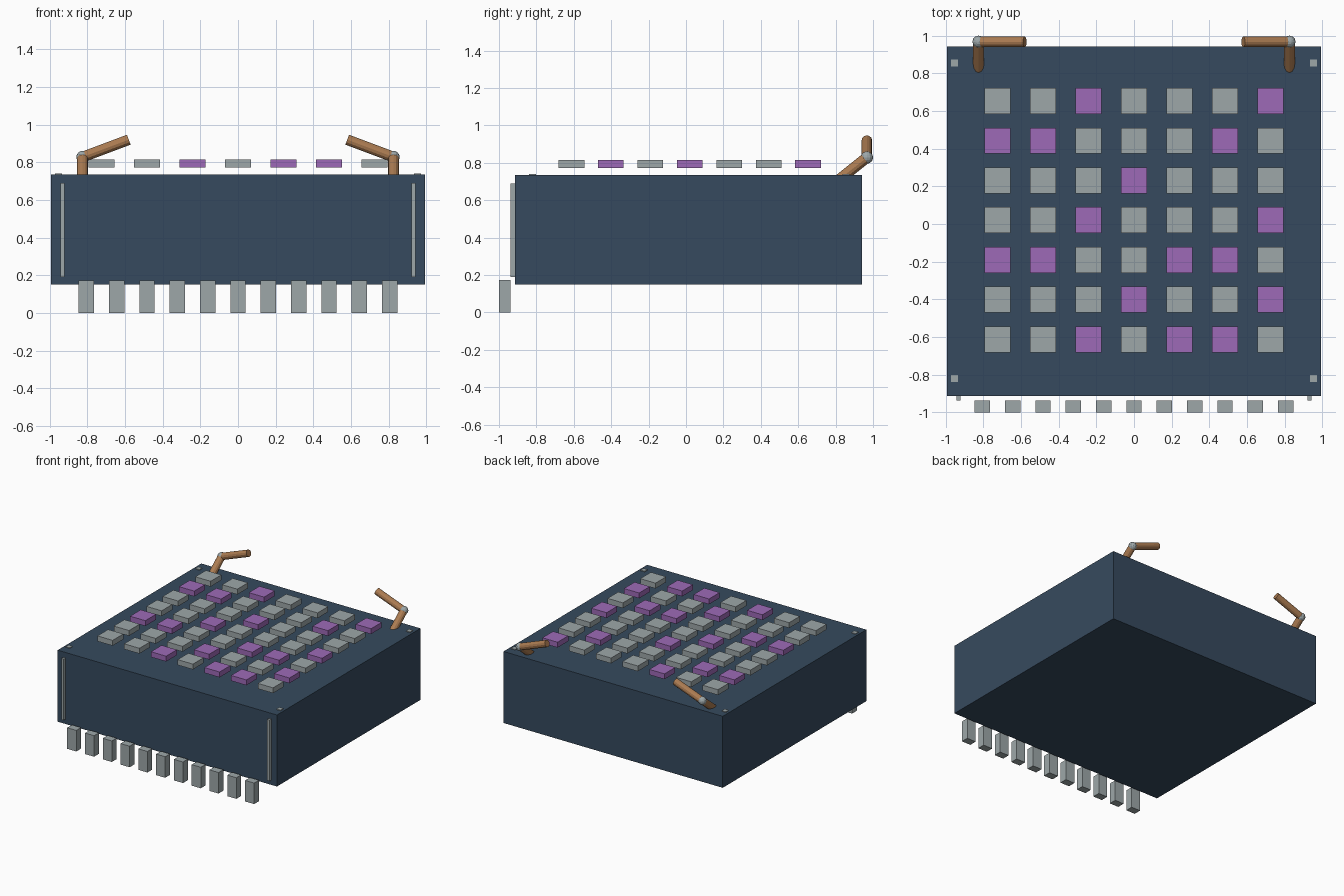
import bpy
from mathutils import Vector

cube = bpy.data.objects.get("Cube")
if cube:
    bpy.data.objects.remove(cube, do_unlink=True)


def material(name, r, g, b):
    """Flat colour given as 0-255 display values, stored linear."""
    lin = [((c / 255 + 0.055) / 1.055) ** 2.4 for c in (r, g, b)]
    m = bpy.data.materials.new(name)
    m.use_nodes = True
    m.diffuse_color = (*lin, 1)
    m.node_tree.nodes["Principled BSDF"].inputs["Base Color"].default_value = (*lin, 1)
    return m


SLATE = material("slate blue", 54, 74, 94)
GREY = material("light grey", 157, 167, 169)
PURPLE = material("purple", 157, 106, 183)
WOOD = material("wood brown", 172, 124, 82)


def finish(name, mat):
    ob = bpy.context.object
    ob.name = name
    ob.data.materials.append(mat)
    return ob


def box(name, center, size, mat):
    bpy.ops.mesh.primitive_cube_add(size=1, location=center)
    ob = finish(name, mat)
    ob.scale = size
    bpy.ops.object.transform_apply(location=False, rotation=False, scale=True)
    return ob


def rod(name, start, end, radius, mat):
    a, b = Vector(start), Vector(end)
    d = b - a
    bpy.ops.mesh.primitive_cylinder_add(
        vertices=12, radius=radius, depth=d.length, location=(a + b) / 2,
        rotation=d.to_track_quat('Z', 'Y').to_euler())
    return finish(name, mat)


# Main body
TOP = 0.735
box("body", (0, 0.014, 0.4425), (1.984, 1.856, 0.585), SLATE)

# Floating grid of tiles; P marks a purple tile, rows run back to front
pattern = ["..P...P", "PP...P.", "...P...", "..P...P",
           "PP..PP.", "...P..P", "..P.PP."]
for r, row in enumerate(pattern):
    for c, mark in enumerate(row):
        box(f"tile_{r}_{c}", ((c - 3) * 0.242, 0.02 - (r - 3) * 0.211, 0.794),
            (0.138, 0.138, 0.044), PURPLE if mark == "P" else GREY)

# Row of hanging teeth in front
for i in range(11):
    box(f"tooth_{i}", ((i - 5) * 0.161, -0.969, 0.086), (0.082, 0.062, 0.172), GREY)

for side, s in (("left", 1), ("right", -1)):
    # Vertical front trim and corner studs
    box(f"front_trim_{side}", (s * 0.932, -0.925, 0.44), (0.022, 0.026, 0.5), GREY)
    for end, y in (("front", -0.82), ("back", 0.855)):
        box(f"stud_{end}_{side}", (s * 0.954, y, TOP), (0.037, 0.037, 0.012), GREY)

    # Jointed arm on the back edge
    x = s * 0.825
    elbow = (x, 0.967, 0.828)
    rod(f"lower_arm_{side}", (x, 0.81, 0.703), elbow, 0.029, WOOD)
    rod(f"upper_arm_{side}", elbow, (s * 0.58, 0.967, 0.92), 0.028, WOOD)
    bpy.ops.mesh.primitive_uv_sphere_add(segments=12, ring_count=8, radius=0.033,
                                         location=elbow)
    finish(f"elbow_{side}", GREY)
